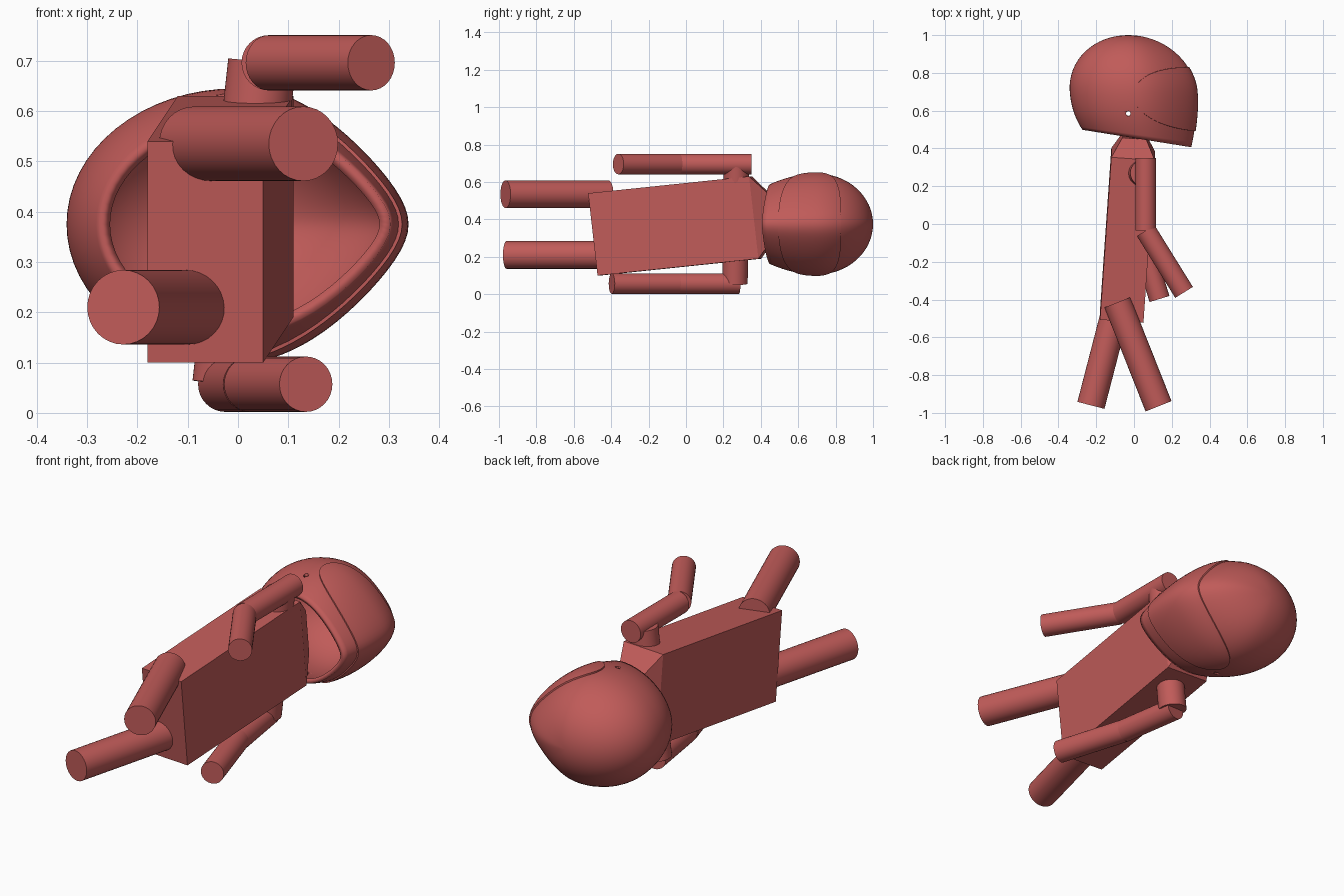
import bpy, bmesh, math
from mathutils import Vector, Matrix

cube = bpy.data.objects.get("Cube")
if cube:
    bpy.data.objects.remove(cube, do_unlink=True)

red = bpy.data.materials.new("soft red")
red.use_nodes = True
red.diffuse_color = (0.53, 0.105, 0.1, 1)
red.node_tree.nodes["Principled BSDF"].inputs["Base Color"].default_value = red.diffuse_color


def finish(name, bm, smooth=True):
    bmesh.ops.recalc_face_normals(bm, faces=bm.faces)
    mesh = bpy.data.meshes.new(name)
    bm.to_mesh(mesh)
    bm.free()
    mesh.materials.append(red)
    obj = bpy.data.objects.new(name, mesh)
    bpy.context.collection.objects.link(obj)
    if smooth:
        bpy.ops.object.select_all(action='DESELECT')
        obj.select_set(True)
        bpy.context.view_layer.objects.active = obj
        bpy.ops.object.shade_smooth_by_angle(angle=math.radians(35))
    return obj


def limb(name, start, end, radius):
    """Cylinder between two points."""
    a, b = Vector(start), Vector(end)
    turn = (b - a).to_track_quat('Z', 'Y').to_matrix().to_4x4()
    bm = bmesh.new()
    bmesh.ops.create_cone(bm, cap_ends=True, segments=32, radius1=radius, radius2=radius,
                          depth=(b - a).length, matrix=Matrix.Translation((a + b) / 2) @ turn)
    return finish(name, bm)


# Torso: leaning box with a tapered neck extruded from its head end
bm = bmesh.new()
bmesh.ops.create_cube(bm, size=2)
top = max(bm.faces, key=lambda f: f.calc_center_median().y)
neck = bmesh.ops.extrude_discrete_faces(bm, faces=[top])["faces"][0]
for v in neck.verts:
    v.co = Vector((v.co.x * 0.55, 1.22, v.co.z * 0.5))
lean = Matrix(((0.115, 0.03, 0, -0.035),
               (-0.008, 0.43, -0.025, -0.06),
               (0, 0.045, 0.22, 0.365),
               (0, 0, 0, 1)))
bm.transform(lean)
finish("torso_and_neck", bm, smooth=False)

# Legs
limb("upper_side_leg", (-0.088, -0.415, 0.535), (0.13, -0.965, 0.535), 0.074)
limb("lower_side_leg", (-0.083, -0.40, 0.21), (-0.228, -0.96, 0.21), 0.074)

# Shoulder bar and arms
limb("shoulder_bar", (-0.023, 0.262, 0.057), (0.048, 0.27, 0.697), 0.068)
for side, z, points in (
        ("upper_side", 0.696, ((0.062, 0.35), (0.062, -0.035), (0.265, -0.362))),
        ("lower_side", 0.057, ((-0.025, 0.283), (0.025, -0.04), (0.135, -0.397)))):
    shoulder, elbow, hand = [(x, y, z) for x, y in points]
    limb(side + "_upper_arm", shoulder, elbow, 0.055)
    limb(side + "_forearm", elbow, hand, 0.055)

# Helmet surface: egg-shaped rings, domed above the middle, slanted at the rim
RIM, MID, CROWN = 0.455, 0.70, 1.0


def helmet_point(y, a, lift=0.0):
    if y > MID:
        t = (y - MID) / (CROWN - MID)
        k = math.sqrt(max(0.0, 1 - t * t))
        half, width, cx, slant = 0.335 * k, 0.27 * k, -0.005 - 0.025 * t, 0
    else:
        d = (MID - y) / (MID - RIM)
        half, width, cx, slant = 0.335 - 0.047 * d * d, 0.27 - 0.055 * d * d, -0.005 + 0.02 * d, 0.16 * d * d
    c, s = math.cos(a), math.sin(a)
    point = 1 - 0.4 * max(c, 0) ** 2
    x = cx + (half + lift) * c
    return Vector((x, y - slant * x, 0.375 + (width + lift) * s * point))


SEG = 64
heights = [RIM + (MID - RIM) * i / 12 for i in range(12)]
heights += [MID + (CROWN - MID) * math.sin(math.pi / 2 * i / 16) for i in range(16)]
bm = bmesh.new()
rings = [[bm.verts.new(helmet_point(y, math.tau * j / SEG)) for j in range(SEG)] for y in heights]
for r0, r1 in zip(rings, rings[1:]):
    for j in range(SEG):
        bm.faces.new((r0[j], r0[j - 1], r1[j - 1], r1[j]))
pole = bm.verts.new(helmet_point(CROWN, 0))
for j in range(SEG):
    bm.faces.new((rings[-1][j], rings[-1][j - 1], pole))
helmet = finish("helmet_shell", bm)
wall = helmet.modifiers.new("wall", 'SOLIDIFY')
wall.thickness = 0.022
wall.offset = -1
# An open shell has no inside: point the faces away from the helmet middle
mesh = helmet.data
if sum((p.center - Vector((0, MID, 0.375))).dot(p.normal) for p in mesh.polygons) < 0:
    mesh.flip_normals()

# Pivot holes through both helmet sides
cutter = limb("pivot_hole_cutter", (-0.03, 0.585, -0.1), (-0.03, 0.585, 0.9), 0.012)
cutter.hide_render = True
cutter.hide_viewport = True
hole = helmet.modifiers.new("pivot_holes", 'BOOLEAN')
hole.operation = 'DIFFERENCE'
hole.object = cutter

# Visor: thin curved plate wrapped around the face side, closed at its edges
bm = bmesh.new()
COLS, ROWS = 48, 12
grids = []
for lift in (0.007, -0.004):
    grid = []
    for i in range(COLS + 1):
        u = math.sin(math.pi / 2 * (2 * i / COLS - 1)) * 0.999
        tall = 0.155 * math.sqrt(1 - u ** 4)
        grid.append([bm.verts.new(helmet_point(0.675 + tall * (2 * j / ROWS - 1), u * math.pi / 2, lift))
                     for j in range(ROWS + 1)])
    grids.append(grid)
    for i in range(COLS):
        for j in range(ROWS):
            bm.faces.new((grid[i][j], grid[i + 1][j], grid[i + 1][j + 1], grid[i][j + 1]))


def border(g):
    return ([col[0] for col in g] + g[-1][1:] + [col[-1] for col in g[-2::-1]] + g[0][-2:0:-1])


outer, inner = border(grids[0]), border(grids[1])
for k in range(len(outer)):
    bm.faces.new((outer[k], outer[k - 1], inner[k - 1], inner[k]))
finish("visor", bm)
